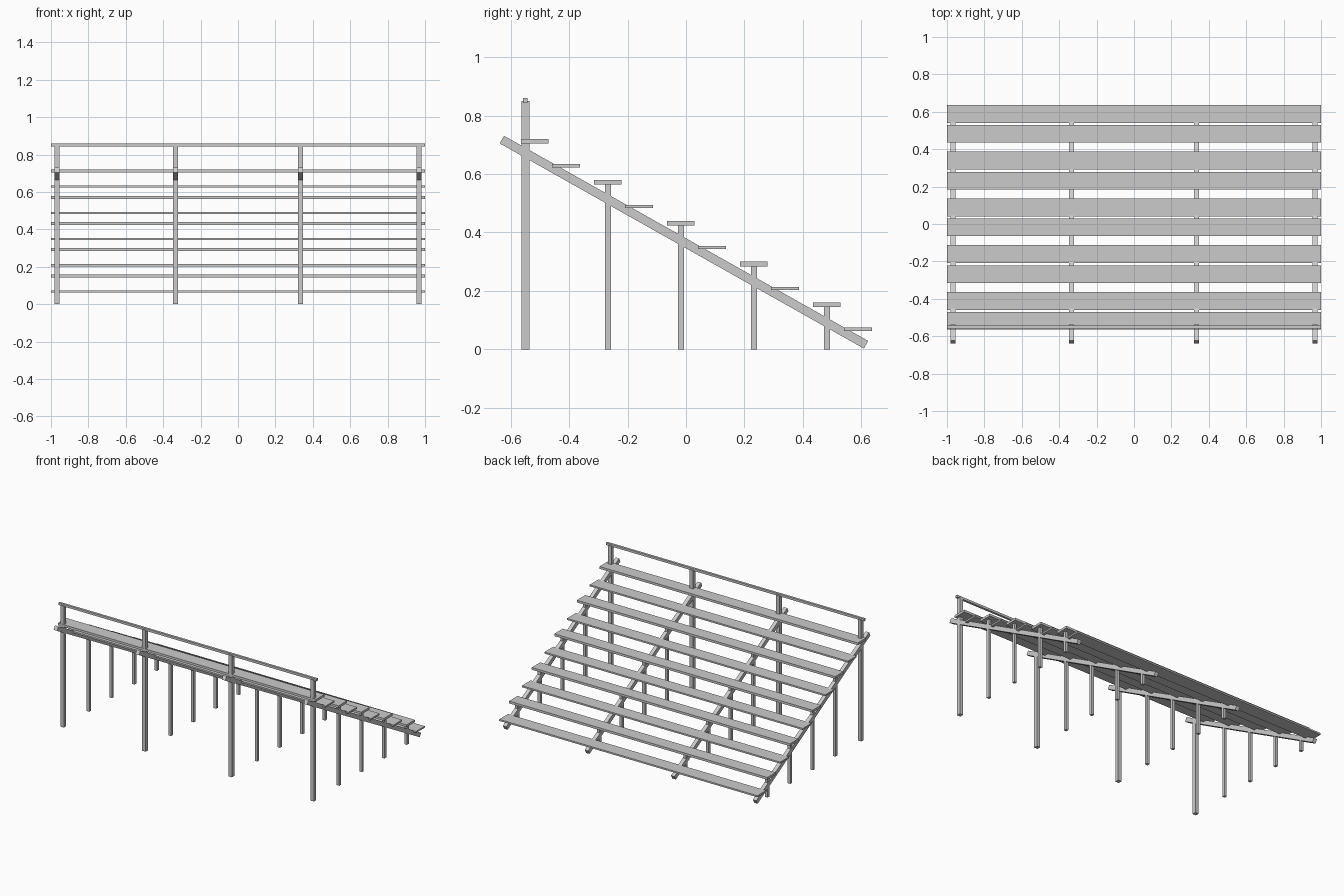
import bpy, math
from mathutils import Matrix, Vector

if "Cube" in bpy.data.objects:
    bpy.data.objects.remove(bpy.data.objects["Cube"])


def box(name, centre, size, tilt=0.0):
    bpy.ops.mesh.primitive_cube_add(size=1)
    ob = bpy.context.object
    ob.name = name
    ob.data.transform(Matrix.Translation(Vector(centre))
                      @ Matrix.Rotation(tilt, 4, 'X')
                      @ Matrix.Diagonal((*size, 1)))
    return ob


PITCH_Y, DROP = 0.25, 0.14
SEAT_Z = 0.704          # underside of the top seat

# Seat planks and lower foot planks, five rows stepping down
for i in range(5):
    dy, dz = i * PITCH_Y, i * DROP
    box("seat_plank", (0, -0.518 + dy, SEAT_Z + 0.008 - dz), (2, 0.093, 0.016))
    box("foot_plank", (0, -0.411 + dy, 0.6285 - dz), (2, 0.097, 0.011))

# Four support frames
a, b = Vector((-0.6305, 0.718)), Vector((0.6165, 0.0155))
mid, d = (a + b) / 2, b - a
for x in (-0.968, -0.334, 0.334, 0.968):
    # sloping beam
    box("sloping_beam", (x, mid.x, mid.y), (0.027, d.length, 0.030),
        math.atan2(d.y, d.x))
    # tall back post carrying the rail
    box("back_post", (x, -0.55, 0.425), (0.027, 0.027, 0.85))
    # shorter posts under the seats
    for i in range(1, 5):
        h = SEAT_Z - i * DROP
        box("seat_post", (x, -0.517 + i * PITCH_Y, h / 2), (0.02, 0.02, h))

# Back guard rail
box("guard_rail", (0, -0.55, 0.852), (2, 0.016, 0.016))
